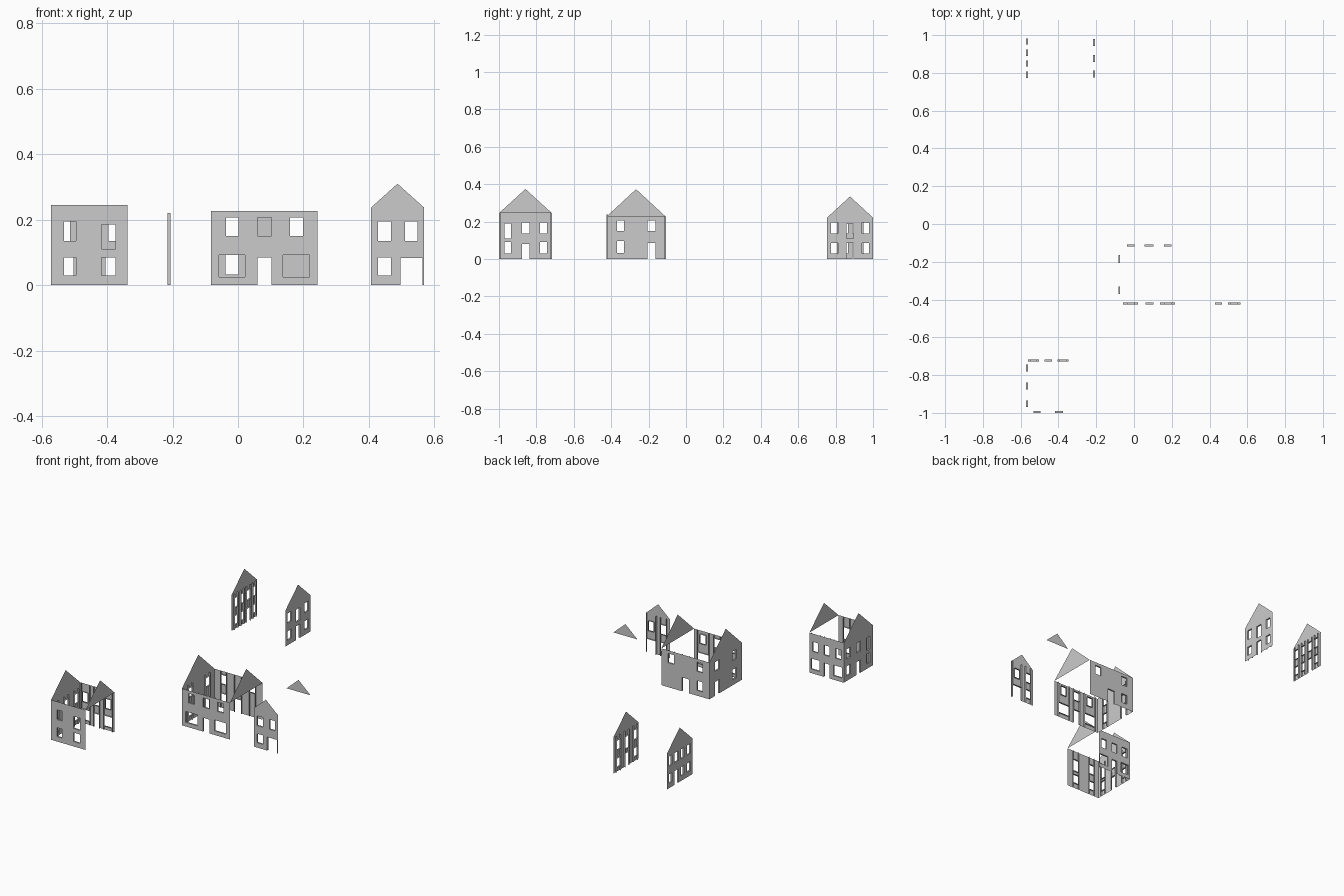
import bpy, bmesh

if "Cube" in bpy.data.objects:
    bpy.data.objects.remove(bpy.data.objects["Cube"])

DEPTH = 0.01  # depth of window reveals and ribs


def finish(bm, name):
    bmesh.ops.remove_doubles(bm, verts=bm.verts, dist=1e-5)
    me = bpy.data.meshes.new(name)
    bm.to_mesh(me)
    bm.free()
    ob = bpy.data.objects.new(name, me)
    bpy.context.collection.objects.link(ob)
    return ob


def placer(axis, pos, inward):
    # maps (along wall, depth, height) into the scene
    if axis == 'x':
        return lambda u, d, z: (u, pos + inward * d, z)
    return lambda u, d, z: (pos + inward * d, u, z)


def gable(name, axis, pos, u0, u1, eave, peak, base=None):
    place = placer(axis, pos, 1)
    pts = [(u0, eave), (u1, eave), ((u0 + u1) / 2, peak)]
    if base is not None:
        pts = [(u0, base), (u1, base), (u1, eave), ((u0 + u1) / 2, peak), (u0, eave)]
    bm = bmesh.new()
    bm.faces.new([bm.verts.new(place(u, 0, z)) for u, z in pts])
    finish(bm, name)


def wall(name, axis, pos, inward, u0, u1, height, columns):
    # columns: lists of openings (u start, u end, z start, z end)
    place = placer(axis, pos, inward)
    bm = bmesh.new()

    def quad(*pts):
        bm.faces.new([bm.verts.new(place(*p)) for p in pts])

    def upright(u, z0, z1):
        quad((u, 0, z0), (u, DEPTH, z0), (u, DEPTH, z1), (u, 0, z1))

    holes = [h for col in columns for h in col]
    us = sorted({u0, u1, *[h[0] for h in holes], *[h[1] for h in holes]})
    zs = sorted({0, height, *[h[2] for h in holes], *[h[3] for h in holes]})
    # outer skin
    for a, b in zip(us, us[1:]):
        for c, d in zip(zs, zs[1:]):
            m, n = (a + b) / 2, (c + d) / 2
            if not any(h[0] < m < h[1] and h[2] < n < h[3] for h in holes):
                quad((a, 0, c), (b, 0, c), (b, 0, d), (a, 0, d))
    # full-height ribs beside each column, jambs, sills and lintels
    for col in columns:
        lo, hi = min(h[0] for h in col), max(h[1] for h in col)
        upright(lo, 0, height)
        upright(hi, 0, height)
        for a, b, c, d in col:
            for u in (a, b):
                if u not in (lo, hi):
                    upright(u, c, d)
            for z in (c, d):
                if z > 0:
                    quad((a, 0, z), (b, 0, z), (b, DEPTH, z), (a, DEPTH, z))
    finish(bm, name)


def pair(a, b, low=(0.03, 0.085), up=(0.135, 0.195)):
    return [(a, b, *low), (a, b, *up)]


# West house
WX, WR, WF, WB, WH = -0.571, -0.337, -1.0, -0.717, 0.245
wall("west_house_front", 'x', WF, 1, WX, WR, WH,
     [pair(-0.532, -0.495), pair(-0.417, -0.375, up=(0.11, 0.185))])
wall("west_house_back", 'x', WB, -1, WX, WR, WH,
     [[(-0.56, -0.502, 0.025, 0.09), (-0.551, -0.513, 0.135, 0.195)],
      pair(-0.473, -0.435, low=(0, 0.085)),
      [(-0.405, -0.347, 0.025, 0.09), (-0.395, -0.357, 0.135, 0.195)]])
wall("west_house_side", 'y', WX, 1, WF, WB, 0.217,
     [pair(-0.97, -0.935, (0.03, 0.09), (0.11, 0.19)),
      pair(-0.877, -0.838, (0, 0.08)),
      pair(-0.78, -0.743, (0.03, 0.09))])
gable("west_house_left_gable", 'y', WX, WF, WB, WH, 0.374, base=0.217)
gable("west_house_right_gable", 'y', WR, WF, WB, WH, 0.374)

# Middle house
MX, MR, MF, MB, MH = -0.083, 0.243, -0.426, -0.108, 0.226
UP = (0.15, 0.207)
wall("middle_house_front", 'x', MF, 1, MX, MR, MH,
     [[(-0.058, 0.022, 0.025, 0.092), (-0.037, 0.002, *UP)],
      pair(0.06, 0.103, (0, 0.085), UP),
      [(0.138, 0.218, 0.025, 0.092), (0.159, 0.198, *UP)]])
wall("middle_house_back", 'x', MB, -1, MX, MR, MH,
     [pair(-0.038, 0.002, (0.033, 0.092), UP),
      [(0.056, 0.104, 0, 0.085)],
      [(0.158, 0.198, *UP)]])
wall("middle_house_side", 'y', MX, 1, MF, MB, MH,
     [pair(-0.37, -0.332, (0.033, 0.095), UP),
      pair(-0.207, -0.163, (0, 0.085), UP)])
for side, x in (("left", MX), ("right", MR)):
    gable(f"middle_house_{side}_gable", 'y', x, MF, MB, MH, 0.373)

# East house: front wall and free-standing rear gable
EL, ER, EH = 0.406, 0.569, 0.237
wall("east_house_front", 'x', MF, 1, EL, ER, EH,
     [pair(0.428, 0.467, (0.03, 0.085)),
      [(0.497, 0.564, 0, 0.083), (0.511, 0.549, 0.135, 0.195)]])
for side, y in (("front", MF), ("rear", MB)):
    gable(f"east_house_{side}_gable", 'x', y, EL, ER, EH, 0.31)

# North house: two end walls
NF, NB, NH = 0.754, 1.0, 0.221
NX, NR = -0.571, -0.206
wall("north_house_left_wall", 'y', NX, 1, NF, NB, NH,
     [pair(0.772, 0.807), pair(0.833, 0.865),
      pair(0.89, 0.925, (0, 0.085)), pair(0.95, 0.982)])
wall("north_house_right_wall", 'y', NR, -1, NF, NB, NH,
     [pair(0.775, 0.812), pair(0.857, 0.895, (0, 0.085), (0.11, 0.187)),
      pair(0.942, 0.979)])
for side, x in (("left", NX), ("right", NR)):
    gable(f"north_house_{side}_gable", 'y', x, NF, NB, NH, 0.334)
